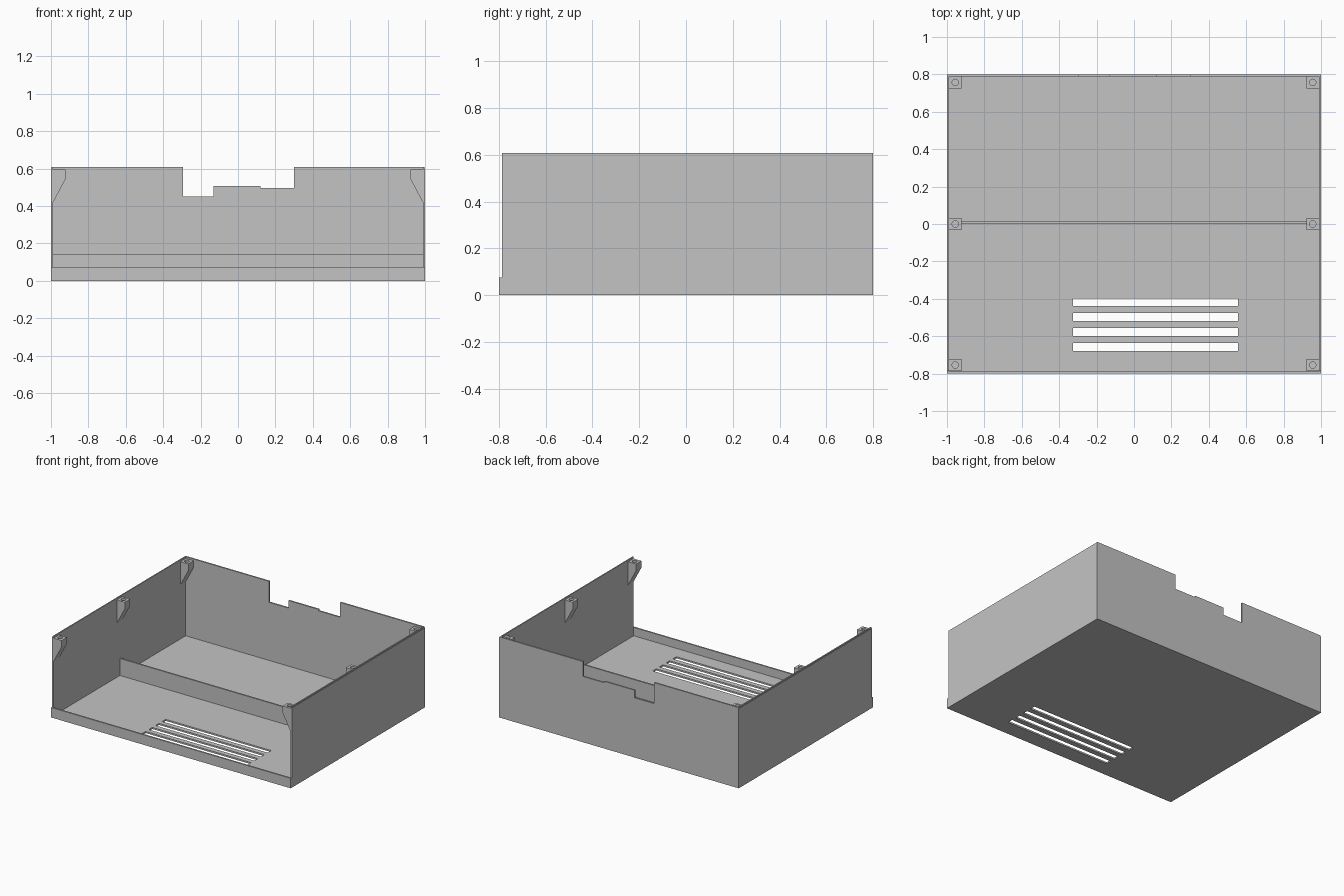
import bpy
import bmesh

cube = bpy.data.objects.get("Cube")
if cube:
    bpy.data.objects.remove(cube, do_unlink=True)

grey = bpy.data.materials.new("plain_grey")
grey.use_nodes = True
colour = (0.55, 0.55, 0.55, 1)
grey.diffuse_color = colour
grey.node_tree.nodes["Principled BSDF"].inputs["Base Color"].default_value = colour

WALL = 0.012
HEIGHT = 0.608


def make_object(name, bm):
    bmesh.ops.recalc_face_normals(bm, faces=bm.faces)
    mesh = bpy.data.meshes.new(name)
    bm.to_mesh(mesh)
    bm.free()
    mesh.materials.append(grey)
    obj = bpy.data.objects.new(name, mesh)
    bpy.context.collection.objects.link(obj)
    return obj


def box(name, x, y, z):
    bm = bmesh.new()
    bmesh.ops.create_cube(bm, size=1)
    for v in bm.verts:
        v.co = [lo + (c + 0.5) * (hi - lo) for c, (lo, hi) in zip(v.co, (x, y, z))]
    return make_object(name, bm)


def prism(name, profile, y0, y1):
    """Extrude an (x, z) outline along y."""
    bm = bmesh.new()
    face = bm.faces.new([bm.verts.new((x, y0, z)) for x, z in profile])
    extruded = bmesh.ops.extrude_face_region(bm, geom=[face])["geom"]
    moved = [g for g in extruded if isinstance(g, bmesh.types.BMVert)]
    bmesh.ops.translate(bm, verts=moved, vec=(0, y1 - y0, 0))
    return make_object(name, bm)


def cylinder(name, centre, radius, depth):
    bm = bmesh.new()
    bmesh.ops.create_cone(bm, cap_ends=True, segments=24, radius1=radius,
                          radius2=radius, depth=depth)
    bmesh.ops.translate(bm, verts=bm.verts, vec=centre)
    return make_object(name, bm)


def cut(target, cutters):
    """Subtract the cutters, bake the result and discard them."""
    for cutter in cutters:
        cutter.hide_render = True
        mod = target.modifiers.new("cut", "BOOLEAN")
        mod.operation = "DIFFERENCE"
        mod.solver = "EXACT"
        mod.object = cutter
    graph = bpy.context.evaluated_depsgraph_get()
    mesh = bpy.data.meshes.new_from_object(target.evaluated_get(graph))
    target.modifiers.clear()
    target.data = mesh
    for cutter in cutters:
        bpy.data.objects.remove(cutter, do_unlink=True)


# Open tray: hollow box with a low front lip
tray = box("tray", (-1, 1), (-0.8, 0.8), (0, HEIGHT))
cutters = [
    box("cavity", (-1 + WALL, 1 - WALL), (-0.788, 0.8 - WALL), (WALL, 1)),
    box("front_opening", (-1.1, 1.1), (-0.9, -0.786), (0.075, 1.1)),
]

# Stepped notch in the back wall
notch = [(-0.295, 0.9), (-0.295, 0.45), (-0.13, 0.45), (-0.13, 0.507),
         (0.12, 0.507), (0.12, 0.496), (0.3, 0.496), (0.3, 0.9)]
cutters.append(prism("notch", notch, 0.7, 0.9))

# Ventilation slots in the floor
for i in range(4):
    y = -0.418 - i * 0.0797
    cutters.append(box("slot", (-0.325, 0.555), (y - 0.021, y + 0.021), (-0.1, 0.1)))

# Fine step along the outer top edge of the side walls
for lo, hi in ((-1.2, -0.997), (0.997, 1.2)):
    cutters.append(box("rim_step", (lo, hi), (-1, 1), (0.6, 1.2)))
cut(tray, cutters)

# Low cross partition
box("partition", (-0.994, 0.994), (0.004, 0.016), (0.006, 0.14))

# Screw brackets tapering into the side walls
for side, label in ((-1, "right"), (1, "left")):
    for y, place in ((-0.754, "front"), (0, "middle"), (0.757, "back")):
        outline = [(0.993, 0.595), (0.922, 0.595), (0.922, 0.545),
                   (0.988, 0.42), (0.993, 0.42)]
        bracket = prism(f"{place}_{label}_bracket",
                        [(side * x, z) for x, z in outline], y - 0.032, y + 0.032)
        cut(bracket, [cylinder("screw_hole", (side * 0.956, y, 0.595), 0.017, 0.1)])
